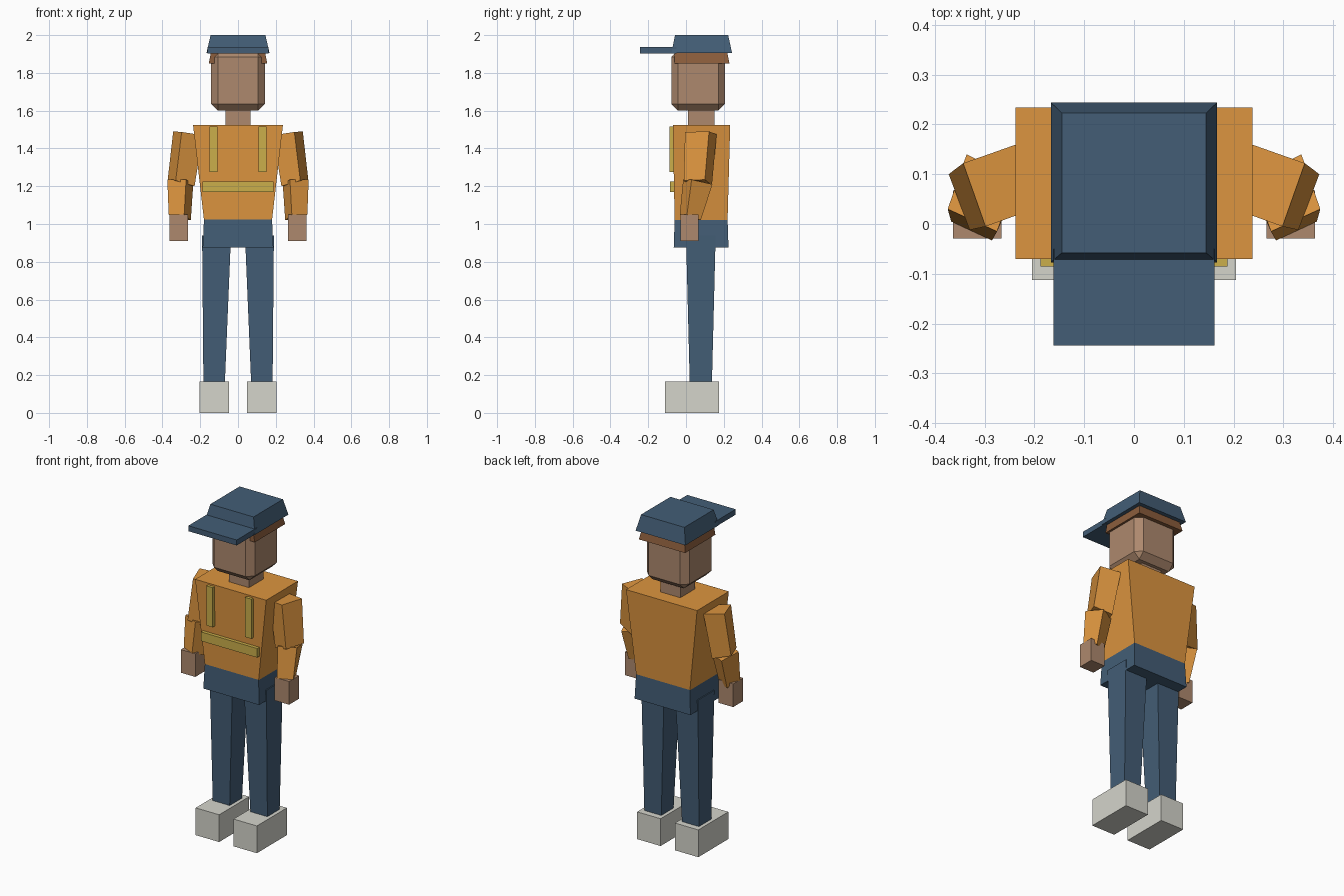
import bpy, bmesh

if "Cube" in bpy.data.objects:
    bpy.data.objects.remove(bpy.data.objects["Cube"])


def mat(name, r, g, b):
    m = bpy.data.materials.new(name)
    m.diffuse_color = (r, g, b, 1)
    m.use_nodes = True
    m.node_tree.nodes["Principled BSDF"].inputs["Base Color"].default_value = m.diffuse_color
    return m


ORANGE = mat("orange_fabric", 0.72, 0.30, 0.05)
BLUE = mat("blue_fabric", 0.056, 0.11, 0.18)
SKIN = mat("skin", 0.42, 0.25, 0.155)
BROWN = mat("brown_hair", 0.26, 0.11, 0.045)
YELLOW = mat("yellow_stripe", 0.60, 0.43, 0.07)
PALE = mat("pale_shoe", 0.66, 0.66, 0.60)


def hexa(name, bottom, top, material, bevel=0, flip=1):
    """Six-sided solid from two matching rings of four corners."""
    bm = bmesh.new()
    lo, hi = ([bm.verts.new((x * flip, y, z)) for x, y, z in ring] for ring in (bottom, top))
    bm.faces.new(lo)
    bm.faces.new(hi)
    for i in range(4):
        j = (i + 1) % 4
        bm.faces.new((lo[i], lo[j], hi[j], hi[i]))
    if bevel:
        bmesh.ops.bevel(bm, geom=bm.edges[:], offset=bevel, segments=1, affect='EDGES')
    bmesh.ops.recalc_face_normals(bm, faces=bm.faces[:])
    me = bpy.data.meshes.new(name)
    bm.to_mesh(me)
    bm.free()
    me.materials.append(material)
    ob = bpy.data.objects.new(name, me)
    bpy.context.collection.objects.link(ob)
    return ob


def rect(x0, x1, y0, y1, z):
    return [(x0, y0, z), (x1, y0, z), (x1, y1, z), (x0, y1, z)]


def block(name, z0, z1, low, material, high=None, **kw):
    """Box, or tapered box when the top rectangle differs."""
    return hexa(name, rect(*low, z0), rect(*(high or low), z1), material, **kw)


# Body
block("hips", 0.875, 1.025, (-0.187, 0.187, -0.065, 0.225), BLUE, (-0.18, 0.18, -0.06, 0.22))
block("torso", 1.02, 1.525, (-0.18, 0.18, -0.06, 0.22), ORANGE, (-0.238, 0.238, -0.07, 0.234))
block("chest_band", 1.17, 1.225, (-0.188, 0.188, -0.085, -0.05), YELLOW)

# Head, hair and cap
block("neck", 1.50, 1.62, (-0.067, 0.067, 0.01, 0.15), SKIN)
block("head", 1.60, 1.92, (-0.142, 0.142, -0.078, 0.207), SKIN, bevel=0.036)
block("hair", 1.85, 1.91, (-0.155, 0.155, -0.06, 0.23), BROWN, (-0.143, 0.143, -0.06, 0.218))
block("cap_crown", 1.905, 2.0, (-0.167, 0.167, -0.077, 0.244), BLUE, (-0.145, 0.145, -0.058, 0.223))
block("cap_brim", 1.903, 1.936, (-0.162, 0.162, -0.244, -0.05), BLUE)

# Paired parts
for side, s in (("right", 1), ("left", -1)):
    block("shoe_" + side, 0, 0.165, (0.048, 0.205, -0.112, 0.175), PALE, flip=s)
    block("leg_" + side, 0.15, 0.94, (0.07, 0.183, 0.02, 0.137), BLUE,
          (0.037, 0.19, 0.0, 0.157), flip=s)
    block("shoulder_stripe_" + side, 1.275, 1.515, (0.109, 0.151, -0.088, -0.05), YELLOW, flip=s)
    block("hand_" + side, 0.91, 1.05, (0.266, 0.363, -0.029, 0.067), SKIN, flip=s)
    hexa("upper_arm_" + side,
         [(0.23, 0.027, 1.20), (0.33, -0.012, 1.23), (0.372, 0.10, 1.235), (0.27, 0.137, 1.205)],
         [(0.187, 0.035, 1.47), (0.298, -0.005, 1.487), (0.343, 0.122, 1.49), (0.23, 0.162, 1.475)],
         ORANGE, flip=s)
    hexa("forearm_" + side,
         [(0.285, -0.033, 1.05), (0.367, 0.005, 1.05), (0.33, 0.078, 1.02), (0.25, 0.04, 1.02)],
         [(0.275, -0.015, 1.235), (0.374, 0.03, 1.235), (0.336, 0.14, 1.21), (0.237, 0.09, 1.21)],
         ORANGE, flip=s)
